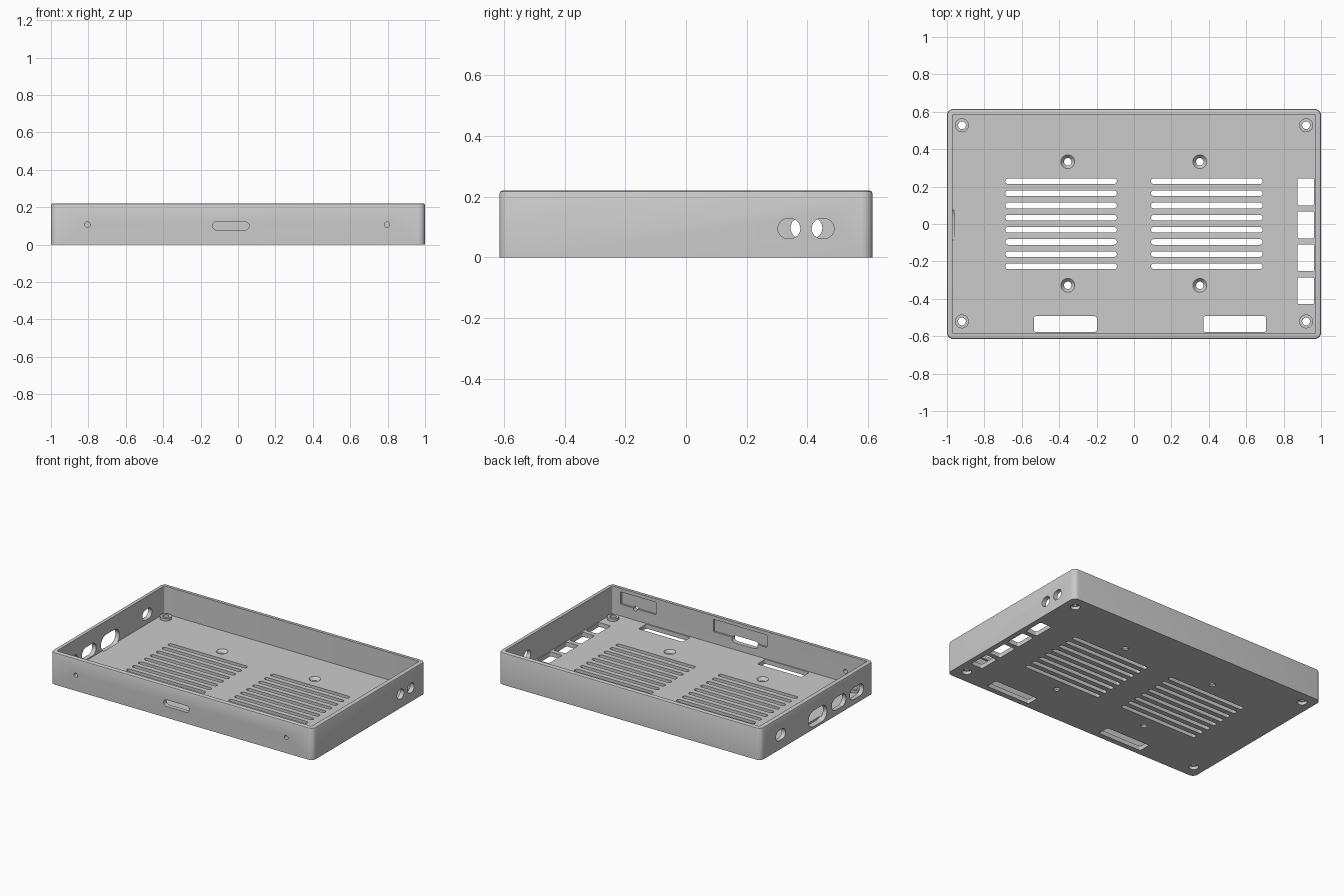
import bpy, bmesh, math

if "Cube" in bpy.data.objects:
    bpy.data.objects.remove(bpy.data.objects["Cube"], do_unlink=True)

LENGTH, DEPTH, HEIGHT = 2.0, 1.23, 0.22
WALL, FLOOR = 0.03, 0.03
X, Y = LENGTH / 2, DEPTH / 2

grey = bpy.data.materials.new("plain_grey")
grey.use_nodes = True
grey.diffuse_color = (0.6, 0.6, 0.6, 1)
grey.node_tree.nodes["Principled BSDF"].inputs["Base Color"].default_value = (0.6, 0.6, 0.6, 1)


def outline(w, h, r, steps=7):
    """Rounded rectangle; a stadium or circle when r is half the height."""
    pts = []
    for i, (sx, sy) in enumerate([(1, 1), (-1, 1), (-1, -1), (1, -1)]):
        for k in range(steps):
            a = math.pi / 2 * (i + k / (steps - 1))
            pts.append((sx * (w / 2 - r) + r * math.cos(a), sy * (h / 2 - r) + r * math.sin(a)))
    return pts


def loft(bm, u, v, rings, axis="z"):
    """Closed solid through rounded outlines (d, w, h, r) along an axis."""
    loops = []
    for d, w, h, r in rings:
        loop = []
        for a, b in outline(w, h, r):
            a, b = a + u, b + v
            loop.append(bm.verts.new({"z": (a, b, d), "y": (a, d, b), "x": (d, a, b)}[axis]))
        loops.append(loop)
    n = len(loops[0])
    for low, high in zip(loops, loops[1:]):
        for i in range(n):
            j = (i + 1) % n
            bm.faces.new((low[i], low[j], high[j], high[i]))
    bm.faces.new(loops[0][::-1])
    bm.faces.new(loops[-1])


def prism(bm, u, v, w, h, r, d0, d1, axis="z"):
    loft(bm, u, v, [(d0, w, h, r), (d1, w, h, r)], axis)


def turned(bm, x, y, profile):
    loft(bm, x, y, [(z, 2 * r, 2 * r, r) for z, r in profile])


def finish(name, bm):
    bmesh.ops.remove_doubles(bm, verts=bm.verts, dist=1e-5)
    bmesh.ops.recalc_face_normals(bm, faces=bm.faces)
    mesh = bpy.data.meshes.new(name)
    bm.to_mesh(mesh)
    bm.free()
    mesh.materials.append(grey)
    obj = bpy.data.objects.new(name, mesh)
    bpy.context.collection.objects.link(obj)
    return obj


# Outer block with a softened top rim
bm = bmesh.new()
loft(bm, 0, 0, [(0, LENGTH, DEPTH, 0.035), (HEIGHT - 0.01, LENGTH, DEPTH, 0.035),
                (HEIGHT - 0.003, LENGTH - 0.006, DEPTH - 0.006, 0.032),
                (HEIGHT, LENGTH - 0.02, DEPTH - 0.02, 0.025)])
tray = finish("tray", bm)

# Inner cavity
bm = bmesh.new()
prism(bm, 0, 0, LENGTH - 2 * WALL, DEPTH - 2 * WALL, 0.006, FLOOR, HEIGHT + 0.1)
cavity = finish("cavity_cutter", bm)

# Raised corner bosses
corners = [(x, y) for x in (-0.92, 0.92) for y in (-0.521, 0.528)]
bm = bmesh.new()
for x, y in corners:
    turned(bm, x, y, [(0.015, 0.037), (0.048, 0.037)])
bosses = finish("corner_bosses", bm)

# Floor openings
bm = bmesh.new()
low, high = -0.02, 0.05
for x, y in corners:  # counterbored from below
    turned(bm, x, y, [(low, 0.031), (0.022, 0.031), (0.022, 0.021), (0.08, 0.021)])
for x in (-0.354, 0.352):  # countersunk from above
    for y in (-0.328, 0.333):
        turned(bm, x, y, [(low, 0.02), (0.01, 0.02), (FLOOR, 0.037), (0.04, 0.0455)])
for x in (-0.39, 0.389):  # vent slots
    for i in range(8):
        prism(bm, x, 0.229 - 0.065 * i, 0.597, 0.03, 0.015, low, high)
for i in range(4):  # side windows
    prism(bm, 0.918, 0.172 - 0.1763 * i, 0.09, 0.144, 0.01, low, high)
for x in (-0.367, 0.539):  # front windows
    prism(bm, x, -0.535, 0.336, 0.084, 0.01, low, high)
floor_holes = finish("floor_cutter", bm)

# Wall openings
bm = bmesh.new()
front = (-Y - 0.03, -Y + 0.05, "y")
prism(bm, -0.038, 0.1, 0.195, 0.045, 0.0225, *front)
for x in (-0.805, 0.797):
    prism(bm, x, 0.107, 0.028, 0.028, 0.014, *front)
for y in (0.34, 0.451):
    prism(bm, y, 0.095, 0.074, 0.066, 0.033, X - 0.05, X + 0.03, "x")
for y, z, w, h in [(0.397, 0.097, 0.105, 0.07), (-0.005, 0.072, 0.2, 0.11),
                   (-0.235, 0.08, 0.155, 0.085), (-0.43, 0.077, 0.15, 0.08)]:
    prism(bm, y, z, w, h, h / 2, -X - 0.03, -X + 0.04, "x")
wall_holes = finish("wall_cutter", bm)

# Shallow recesses inside the front wall
bm = bmesh.new()
for x, w in [(0.772, 0.27), (-0.003, 0.405)]:
    prism(bm, x, 0.153, w, 0.085, 0.002, -Y + WALL - 0.012, -Y + 0.06, "y")
recesses = finish("recess_cutter", bm)

# Combine the parts into one clean mesh
tools = [(cavity, "DIFFERENCE"), (bosses, "UNION"), (floor_holes, "DIFFERENCE"),
         (wall_holes, "DIFFERENCE"), (recesses, "DIFFERENCE")]
for tool, operation in tools:
    tool.hide_render = True
    mod = tray.modifiers.new(tool.name, "BOOLEAN")
    mod.operation, mod.object, mod.solver = operation, tool, "EXACT"
graph = bpy.context.evaluated_depsgraph_get()
result = bpy.data.meshes.new_from_object(tray.evaluated_get(graph))
tray.modifiers.clear()
tray.data = result
result.materials.clear()
result.materials.append(grey)
for poly in result.polygons:
    poly.material_index = 0
for tool, _ in tools:
    bpy.data.objects.remove(tool, do_unlink=True)

bpy.ops.object.select_all(action="DESELECT")
tray.select_set(True)
bpy.context.view_layer.objects.active = tray
bpy.ops.object.shade_smooth_by_angle(angle=math.radians(30))
